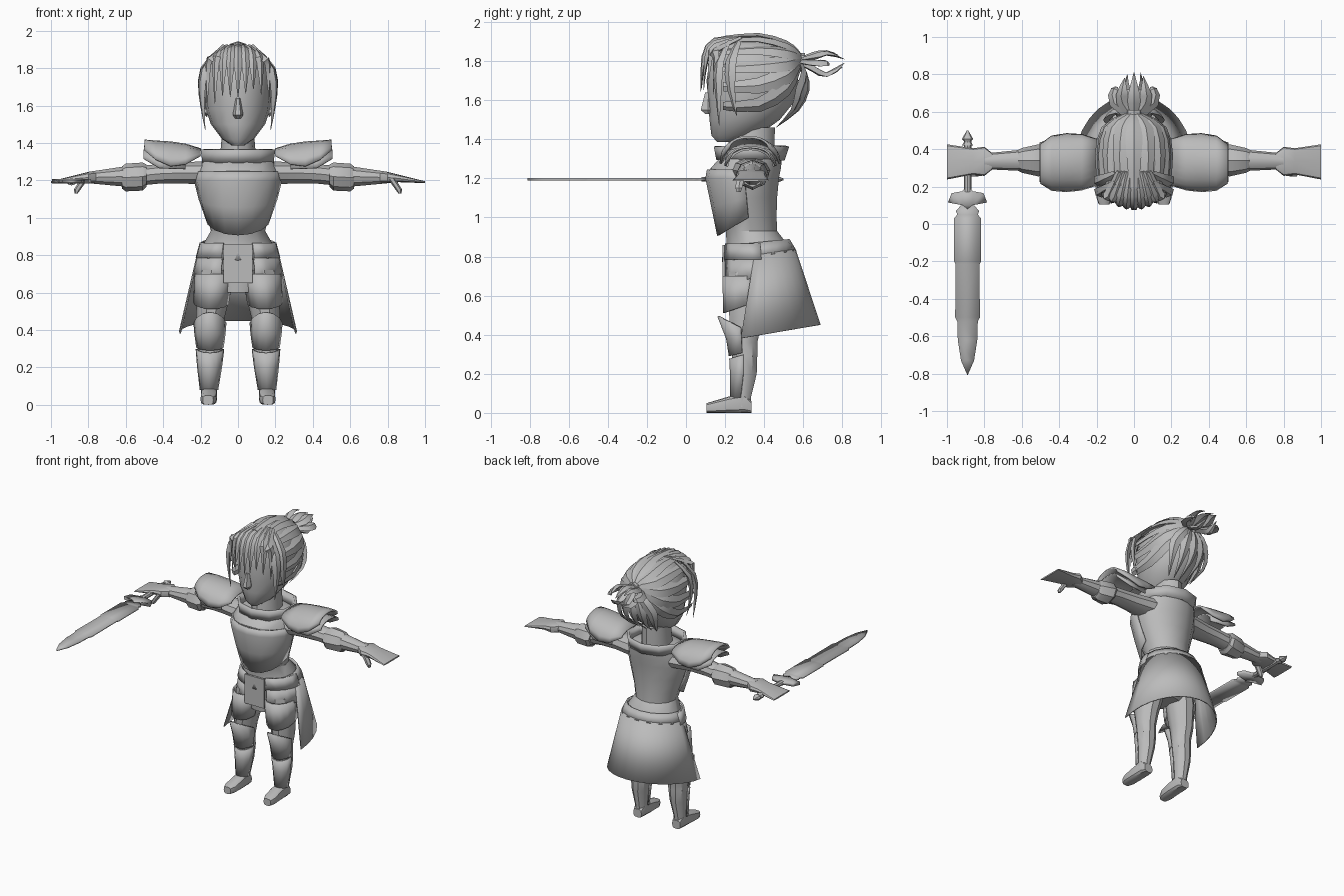
import bpy, bmesh, math, random
from mathutils import Vector

random.seed(4)
grey = bpy.data.materials.new("plain grey")
grey.diffuse_color = (0.5, 0.5, 0.5, 1)


def finish(name, bm, mirror=False, thick=0, angle=35):
    bmesh.ops.recalc_face_normals(bm, faces=bm.faces)
    me = bpy.data.meshes.new(name)
    bm.to_mesh(me)
    bm.free()
    me.materials.append(grey)
    me.shade_smooth()
    me.set_sharp_from_angle(angle=math.radians(angle))
    ob = bpy.data.objects.new(name, me)
    bpy.context.collection.objects.link(ob)
    if thick:
        m = ob.modifiers.new("thickness", 'SOLIDIFY')
        m.thickness, m.offset = thick, 0
    if mirror:
        ob.modifiers.new("mirror", 'MIRROR')
    return ob


def loft(name, rows, axis='Z', n=12, arc=None, thick=0, mirror=False, power=1.0):
    """Rows are (position, centre u, centre v, radius u, radius v[, tilt]).
    arc = start and end angle makes an open shell instead of a closed body."""
    bm = bmesh.new()
    a0, a1 = arc or (0, 360)
    full = a1 - a0 == 360
    rings = []
    for r in rows:
        p, cu, cv, ru, rv = r[:5]
        tilt = r[5] if len(r) > 5 else 0
        ring = []
        for i in range(n if full else n + 1):
            a = math.radians(a0 + (a1 - a0) * i / n)
            c, s = math.cos(a), math.sin(a)
            du = ru * math.copysign(abs(c) ** power, c)
            dv = rv * math.copysign(abs(s) ** power, s)
            q, u, v = p + tilt * dv, cu + du, cv + dv
            co = {'Z': (u, v, q), 'X': (q, u, v), 'Y': (u, q, v)}[axis]
            ring.append(bm.verts.new(co))
        rings.append(ring)
    for A, B in zip(rings, rings[1:]):
        for i in range(n):
            j = (i + 1) % len(A)
            bm.faces.new((A[i], A[j], B[j], B[i]))
    if full and not thick:
        bm.faces.new(rings[0])
        bm.faces.new(rings[-1])
    return finish(name, bm, mirror, thick)


def plate(name, half, cx, z, thick):
    """Flat symmetric outline from (half width, y) points."""
    bm = bmesh.new()
    pts = half + [(-w, y) for w, y in reversed(half) if w > 0]
    bm.faces.new([bm.verts.new((cx + w, y, z)) for w, y in pts])
    bmesh.ops.triangulate(bm, faces=bm.faces)
    return finish(name, bm, thick=thick)


def strands(name, paths, thick=0.016, centre=(0, 0.34, 1.66)):
    """Tapering locks; each path is (points, half width)."""
    bm = bmesh.new()
    for pts, w in paths:
        pts = [Vector(p) for p in pts]
        # insert softened midpoints along each lock
        fine = []
        for i in range(len(pts) - 1):
            p0, p3 = pts[max(i - 1, 0)], pts[min(i + 2, len(pts) - 1)]
            fine += [pts[i], (pts[i] + pts[i + 1]) * 0.5625 - (p0 + p3) * 0.0625]
        fine.append(pts[-1])
        rings = []
        for i, p in enumerate(fine):
            f = i / (len(fine) - 1)
            t = (fine[min(i + 1, len(fine) - 1)] - fine[max(i - 1, 0)]).normalized()
            side = t.cross(p - Vector(centre)).normalized()
            nor = side.cross(t)
            k = max(0.05, min(1, 0.5 + 1.5 * f, 2.2 * (1 - f)))
            rings.append([bm.verts.new(p + d) for d in
                          (side * w * k, nor * thick * k, -side * w * k, -nor * thick * k)])
        for A, B in zip(rings, rings[1:]):
            for i in range(4):
                bm.faces.new((A[i], A[(i + 1) % 4], B[(i + 1) % 4], B[i]))
        bm.faces.new(rings[0])
        bm.faces.new(rings[-1])
    return finish(name, bm)


# Head, nose and neck
loft("head", [(1.385, 0, .21, .03, .05), (1.42, 0, .25, .085, .12), (1.5, 0, .30, .145, .18),
              (1.58, 0, .33, .172, .215), (1.7, 0, .34, .183, .235), (1.8, 0, .34, .17, .22),
              (1.88, 0, .33, .11, .15), (1.915, 0, .32, .04, .07)], n=16)
loft("nose", [(1.53, 0, .115, .015, .02), (1.55, 0, .112, .028, .042),
              (1.64, 0, .115, .012, .02)], n=6)
loft("neck", [(1.28, 0, .33, .1, .12), (1.46, 0, .34, .085, .115)])

# Fringe and long side locks
locks = []
for i in range(9):
    x = -.16 + .04 * i
    b = 2.5 * x * x
    tip = random.uniform(1.64, 1.71) - 2.5 * x * x
    locks.append(([(x * .5, .28, 1.92), (x * .85, .15, 1.905 - 2 * x * x),
                   (x, .09 + b, 1.82), (x * 1.03, .075 + b, tip)], .03))
for s in (-1, 1):
    locks.append(([(s * .1, .22, 1.9), (s * .18, .17, 1.79), (s * .193, .165, 1.64),
                   (s * .175, .17, 1.47)], .03))
    locks.append(([(s * .1, .27, 1.9), (s * .185, .23, 1.8), (s * .2, .23, 1.66),
                   (s * .185, .26, 1.52)], .032))
strands("fringe", locks)

# Hair swept back to the tie
locks = []
for i in range(11):
    a = math.radians(-110 + 22 * i)
    s, c = math.sin(a), math.cos(a)
    locks.append(([(.185 * s, .19, 1.66 + .26 * c), (.195 * s, .37, 1.665 + .265 * c),
                   (.16 * s, .51, 1.72 + .17 * c), (.07 * s, .57, 1.78 + .07 * c),
                   (.02 * s, .6, 1.8 + .02 * c)], .046))
strands("swept_hair", locks)

# Loose roll of hair at the nape, and the tied tail
strands("nape_hair", [([(0, .57, 1.81), (x * .7, .605, 1.74), (x * 1.2, .615 - x * x * 3, 1.65),
                        (x * 1.2, .57 - x * x * 2, 1.55), (x * .8, .46, 1.46)], .036)
                      for x in (-.11, -.055, 0, .055, .11)])
strands("hair_tail", [([(0, .56, 1.8), (x * 1.2, .65, z0), (x * 1.2, .72, z1), (x, y, z2)], .034)
                      for x, y, z0, z1, z2 in (
                          (0, .81, 1.83, 1.84, 1.81), (-.05, .78, 1.82, 1.845, 1.83),
                          (.05, .79, 1.82, 1.84, 1.82), (-.085, .73, 1.79, 1.79, 1.78),
                          (.085, .73, 1.79, 1.79, 1.78), (-.035, .8, 1.76, 1.73, 1.77),
                          (.035, .81, 1.76, 1.73, 1.79))], centre=(0, .6, 1.6))
loft("hair_tie", [(.55, 0, 1.8, .045, .045), (.61, 0, 1.8, .045, .04)], axis='Y', n=8)

# Torso, collar and breastplate
loft("torso", [(.6, 0, .31, .11, .09), (.78, 0, .375, .205, .17), (.86, 0, .365, .185, .16),
               (.93, 0, .335, .145, .135), (1.0, 0, .32, .163, .147), (1.1, 0, .31, .195, .16),
               (1.2, 0, .30, .222, .18), (1.25, 0, .305, .22, .185), (1.3, 0, .33, .2, .165),
               (1.32, 0, .34, .12, .11)], n=14)
loft("collar", [(1.295, 0, .33, .19, .165), (1.365, 0, .335, .2, .183)], n=10,
     arc=(18, 378), thick=.02)
loft("breastplate", [(1.0, 0, .32, .17, .155, .6), (1.1, 0, .31, .205, .175, .25),
                     (1.2, 0, .3, .23, .195), (1.245, 0, .305, .222, .192)],
     n=8, arc=(180, 360), thick=.012)

# Belt, skirt and hip armour
loft("belt", [(.80, 0, .375, .217, .185, .15), (.87, 0, .36, .19, .165, .1)], n=16, thick=.012)
loft("skirt", [(.81, 0, .375, .215, .182, .15), (.39, 0, .33, .312, .355, .17)],
     n=16, arc=(-8, 188), thick=.008)
loft("upper_hip_plate", [(.865, 0, .365, .2, .175), (.785, 0, .37, .222, .186)],
     n=4, arc=(293, 365), thick=.012, mirror=True)
loft("lower_hip_plate", [(.79, 0, .37, .215, .18), (.7, 0, .36, .238, .172, .4)],
     n=4, arc=(293, 368), thick=.01, mirror=True)
loft("thigh_plate", [(.7, .125, .31, .1, .12), (.55, .142, .305, .094, .112, .35)],
     n=7, arc=(200, 385), thick=.01, mirror=True)
bm = bmesh.new()
bmesh.ops.create_cube(bm, size=1)
for v in bm.verts:
    v.co = (v.co.x * .155, .194 + v.co.y * .014, .755 + v.co.z * .21)
finish("front_tabard", bm)

# Legs, knee guards, ankle bands and feet
loft("leg", [(.72, .11, .315, .1, .1), (.6, .13, .315, .092, .105), (.45, .15, .305, .074, .085),
             (.36, .15, .3, .064, .068), (.29, .15, .3, .068, .068), (.2, .152, .3, .058, .065),
             (.08, .155, .285, .042, .05), (.03, .155, .285, .042, .05)], n=10, mirror=True)
loft("knee_guard", [(.31, .15, .3, .07, .076, .25), (.38, .15, .3, .08, .09),
                    (.425, .15, .305, .085, .14, -.5)], n=6, arc=(190, 350), thick=.01, mirror=True)
loft("shin_guard", [(.08, .155, .285, .046, .056), (.2, .152, .3, .063, .071),
                    (.3, .15, .3, .073, .075, .3)], n=6, arc=(185, 355), thick=.008, mirror=True)
loft("foot", [(.335, .155, .03, .032, .03), (.3, .155, .05, .042, .05), (.22, .155, .042, .044, .042),
              (.14, .158, .03, .043, .03), (.105, .16, .025, .028, .025)],
     axis='Y', n=12, power=.6, mirror=True)

# Arms, forearm guards, hands
loft("arm", [(.16, .33, 1.24, .1, .065), (.3, .33, 1.24, .075, .06), (.42, .335, 1.235, .065, .055),
             (.52, .34, 1.225, .06, .055), (.62, .34, 1.22, .055, .055),
             (.8, .335, 1.215, .042, .032)], axis='X', n=10, mirror=True)
loft("elbow_guard", [(.49, .34, 1.225, .075, .06), (.51, .34, 1.22, .086, .075),
                     (.6, .34, 1.215, .066, .074), (.62, .34, 1.215, .055, .06)],
     axis='X', n=8, mirror=True)
loft("hand", [(.76, .335, 1.216, .045, .03), (.8, .335, 1.215, .078, .03), (.86, .335, 1.21, .07, .02),
              (1.0, .332, 1.19, .094, .005)], axis='X', n=12, power=.6, mirror=True)
loft("thumb", [(1.13, .865, .27, .008, .012), (1.15, .86, .27, .018, .02),
               (1.21, .82, .28, .02, .025)], n=6, mirror=True)

# Layered shoulder plates
loft("shoulder_plate", [(.2, .33, 1.33, .12, .035), (.28, .33, 1.285, .145, .105),
                        (.36, .328, 1.275, .152, .127), (.44, .325, 1.31, .142, .097),
                        (.5, .322, 1.36, .1, .052)],
     axis='X', n=10, arc=(0, 180), thick=.012, mirror=True)
loft("lower_shoulder_plate", [(.28, .33, 1.26, .12, .09), (.42, .33, 1.265, .13, .095),
                              (.505, .33, 1.315, .1, .045)],
     axis='X', n=8, arc=(0, 180), thick=.01, mirror=True)

# Sword: notched blade, guard, grip, pommel
X, Z = -.89, 1.195
plate("sword_blade", [(.035, .1), (.062, .07), (.055, .05), (.072, .03), (.072, -.2), (.064, -.215),
                      (.066, -.5), (.055, -.52), (.052, -.62), (.035, -.73), (0, -.81)], X, Z, .012)
plate("sword_guard", [(0, .08), (.025, .1), (.05, .14), (.105, .115), (.085, .165),
                      (.03, .175), (0, .2)], X, Z, .022)
loft("sword_grip", [(.17, X, Z, .02, .016), (.45, X, Z, .02, .016)], axis='Y', n=8)
loft("sword_pommel", [(.42, X, Z, .03, .02), (.44, X, Z, .018, .015), (.455, X, Z, .03, .022),
                      (.5, X, Z, .004, .004)], axis='Y', n=8)
